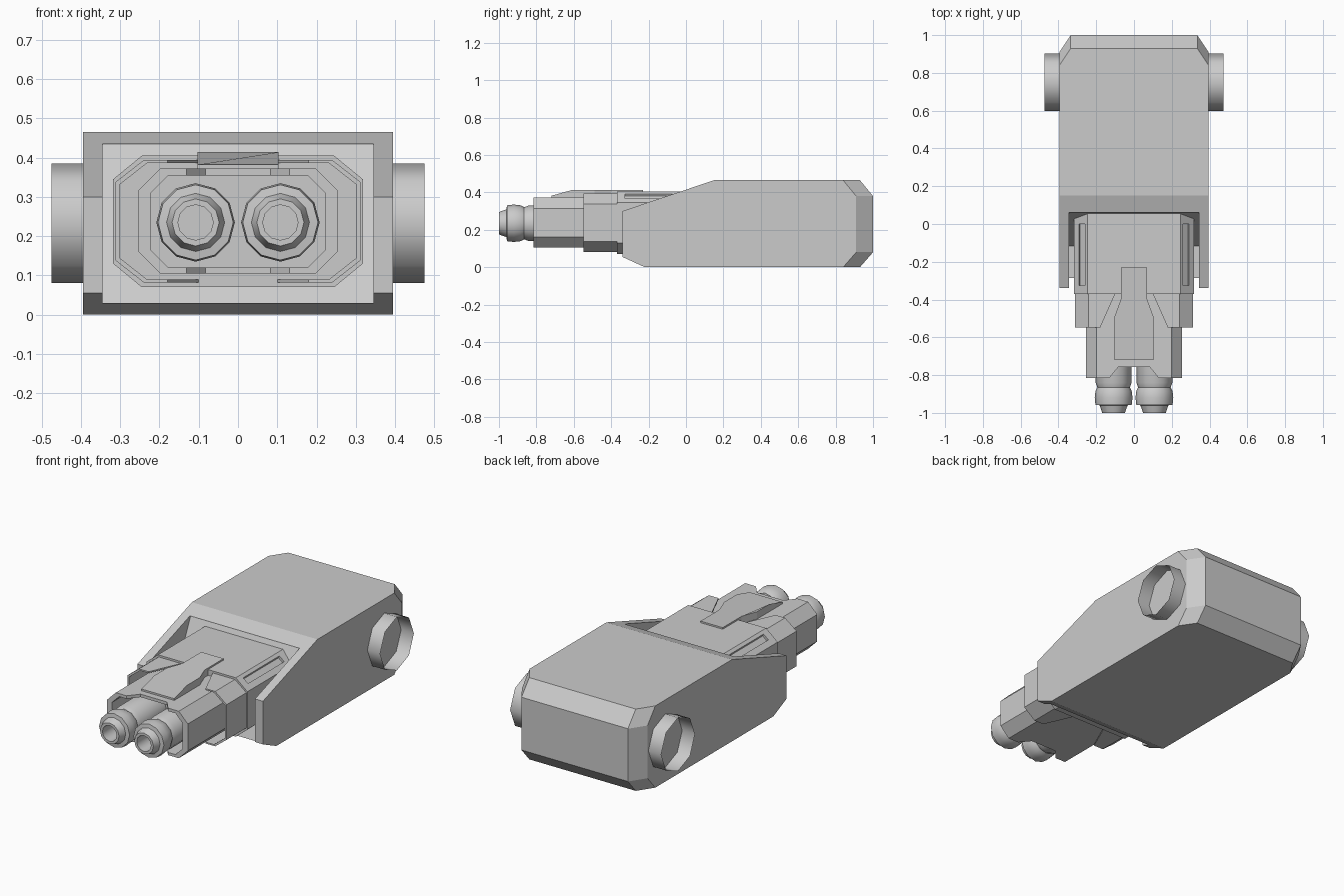
import bpy, bmesh
from math import pi, cos, sin

if "Cube" in bpy.data.objects:
    bpy.data.objects.remove(bpy.data.objects["Cube"])


def loft(name, rings, caps=True):
    """Skin a list of equal-length closed rings."""
    bm = bmesh.new()
    vs = [[bm.verts.new(p) for p in r] for r in rings]
    n = len(rings[0])
    for a, b in zip(vs, vs[1:]):
        for i in range(n):
            bm.faces.new((a[i], a[(i + 1) % n], b[(i + 1) % n], b[i]))
    if caps:
        bm.faces.new(vs[0])
        bm.faces.new(vs[-1])
    bmesh.ops.recalc_face_normals(bm, faces=bm.faces)
    me = bpy.data.meshes.new(name)
    bm.to_mesh(me)
    bm.free()
    ob = bpy.data.objects.new(name, me)
    bpy.context.collection.objects.link(ob)
    return ob


def cut(ob, *cutters):
    for c in cutters:
        c.hide_render = True
        m = ob.modifiers.new("cut", 'BOOLEAN')
        m.operation, m.solver, m.object = 'DIFFERENCE', 'EXACT', c
        bpy.context.view_layer.objects.active = ob
        bpy.ops.object.modifier_apply(modifier=m.name)
        bpy.data.objects.remove(c)


def smooth(ob, angle):
    bpy.ops.object.select_all(action='DESELECT')
    ob.select_set(True)
    bpy.context.view_layer.objects.active = ob
    bpy.ops.object.shade_smooth_by_angle(angle=angle)


def octa(name, hx, z0, z1, cx, cz, y0, y1):
    """Prism along y with a chamfered-rectangle section."""
    sec = [(-hx, z0 + cz), (-hx + cx, z0), (hx - cx, z0), (hx, z0 + cz),
           (hx, z1 - cz), (hx - cx, z1), (-hx + cx, z1), (-hx, z1 - cz)]
    return loft(name, [[(x, y, z) for x, z in sec] for y in (y0, y1)])


def plan(name, pts, z0, z1):
    """Prism along z from a half outline mirrored in x."""
    full = pts + [(-x, y) for x, y in reversed(pts)]
    return loft(name, [[(x, y, z) for x, y in full] for z in (z0, z1)])


# Housing: side profile lofted across x, rear corners chamfered
def side(x, back):
    p = [(-.34, .055), (-.22, 0), (.93 - back, 0), (1 - back, .08),
         (1 - back, .38), (.93 - back, .465), (.15, .465), (-.34, .30)]
    return [(x, y, z) for y, z in p]


housing = loft("housing", [side(-.395, .09), side(-.335, 0),
                           side(.335, 0), side(.395, .09)])
# Front cavity with a raked back wall
cavity = [(-.6, .03), (-.117, .03), (.068, .435), (-.6, .435)]
cut(housing, loft("cavity_cutter",
                  [[(x, y, z) for y, z in cavity] for x in (-.345, .345)]))

# Rear connector body with a long slot in each upper chamfer
body = octa("connector_body", .318, .07, .405, .073, .06, -.37, .07)
for s in (-1, 1):
    slot = [(.266, .405), (.296, .38), (.285, .355), (.255, .38)]
    cut(body, loft("slot_cutter",
                   [[(s * x, y, z) for x, z in slot] for y in (-.325, 0)]))

# Middle sleeve, thin walled, notched top and bottom
sleeve = octa("middle_sleeve", .312, .082, .394, .072, .056, -.548, -.365)
cut(sleeve, octa("sleeve_bore", .302, .09, .386, .07, .055, -.7, -.372),
    plan("sleeve_notch", [(.189, -.57), (.10, -.37)], -1, 1))

# Front shroud, hollow at the mouth and notched top and bottom
shroud = octa("front_shroud", .255, .105, .372, .057, .057, -.815, -.34)
cut(shroud, octa("shroud_bore", .222, .12, .355, .045, .045, -.95, -.62),
    plan("shroud_notch", [(.143, -.83), (.083, -.757)], -1, 1))

# Latch tab on top
latch = plan("latch", [(.103, -.72), (.103, -.605), (.103, -.49),
                       (.07, -.40), (.07, -.23)], .37, .414)
for v in latch.data.vertices:
    if v.co.y < -.7 and v.co.z > .4:
        v.co.z = .382

# Pair of plug ferrules, turned profile
prof = [(.095, -.62), (.095, -.84), (.086, -.865), (.096, -.885), (.1, -.92),
        (.096, -.957), (.074, -.96), (.060, -1), (.045, -1), (.045, -.9)]
for s, side_name in ((-1, "left"), (1, "right")):
    ferrule = loft("ferrule_" + side_name, [
        [(s * .108 + r * cos(i * pi / 6), y, .235 + r * sin(i * pi / 6))
         for i in range(12)] for r, y in prof])
    smooth(ferrule, .7)
    # Open side collar
    collar = loft("side_collar_" + side_name, [
        [(s * x, .75 + .152 * cos(i * pi / 4), .233 + .152 * sin(i * pi / 4))
         for i in range(8)] for x in (.39, .475)], caps=False)
    smooth(collar, 1.0)
